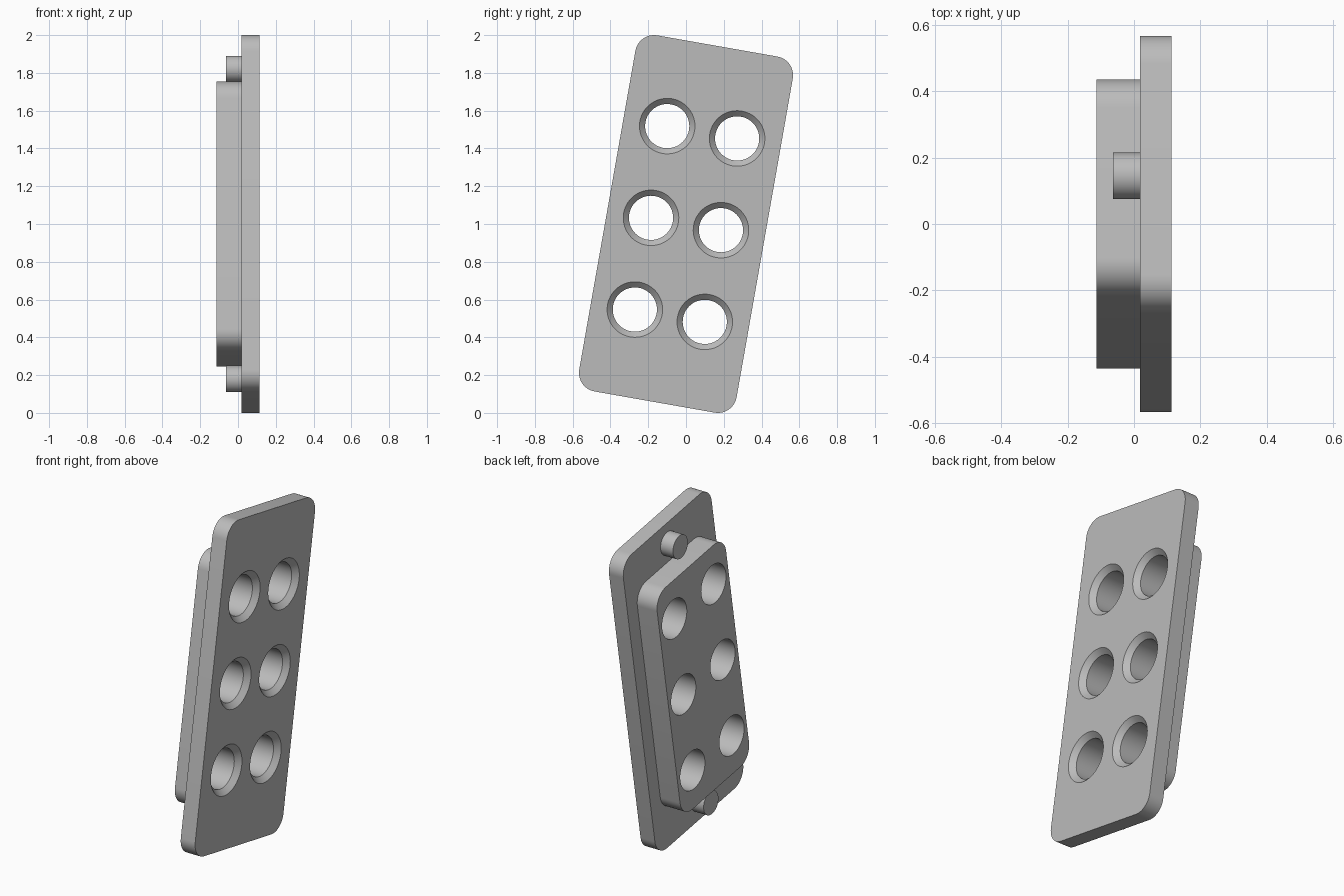
import bpy, bmesh, math
from mathutils import Matrix

if "Cube" in bpy.data.objects:
    bpy.data.objects.remove(bpy.data.objects["Cube"], do_unlink=True)

grey = bpy.data.materials.new("plain_grey")
grey.use_nodes = True
GREY = (0.5, 0.5, 0.5, 1)
grey.diffuse_color = GREY
grey.node_tree.nodes["Principled BSDF"].inputs["Base Color"].default_value = GREY

# Whole model leans 10 degrees towards +y about its centre
LEAN = Matrix.Translation((0, 0, 1)) @ Matrix.Rotation(math.radians(-10), 4, "X")
BACK, SEAM, FACE = -0.113, 0.018, 0.113


def make_object(name, bm):
    bmesh.ops.recalc_face_normals(bm, faces=bm.faces)
    bm.transform(LEAN)
    mesh = bpy.data.meshes.new(name)
    bm.to_mesh(mesh)
    bm.free()
    mesh.materials.append(grey)
    obj = bpy.data.objects.new(name, mesh)
    bpy.context.collection.objects.link(obj)
    return obj


def loft(bm, rings):
    """Skin a closed solid through rings of (x, y, z) points."""
    rings = [[bm.verts.new(p) for p in ring] for ring in rings]
    n = len(rings[0])
    for a, b in zip(rings, rings[1:]):
        for i in range(n):
            j = (i + 1) % n
            bm.faces.new((a[i], a[j], b[j], b[i]))
    bm.faces.new(rings[0][::-1])
    bm.faces.new(rings[-1])


def circle(x, y, z, r, n=64):
    return [(x, y + r * math.cos(t), z + r * math.sin(t))
            for t in (2 * math.pi * i / n for i in range(n))]


def rounded_slab(name, x0, x1, width, height, r=0.1, steps=12):
    a, b = width / 2 - r, height / 2 - r
    outline = []
    for k, (sy, sz) in enumerate(((1, 1), (-1, 1), (-1, -1), (1, -1))):
        for i in range(steps + 1):
            t = math.pi / 2 * (k + i / steps)
            outline.append((sy * a + r * math.cos(t), sz * b + r * math.sin(t)))
    bm = bmesh.new()
    loft(bm, [[(x, y, z) for y, z in outline] for x in (x0, x1)])
    return make_object(name, bm)


# Plates
face_plate = rounded_slab("face_plate", SEAM, FACE, 0.846, 1.914)
back_block = rounded_slab("back_block", BACK, SEAM, 0.661, 1.446)

# Countersunk hole cutter: two columns, three rows
HOLE, SINK, OVER = 0.117, 0.03, 0.01
bm = bmesh.new()
for y in (-0.188, 0.188):
    for z in (-0.493, 0, 0.493):
        loft(bm, [circle(x, y, z, r) for x, r in (
            (BACK - OVER, HOLE), (FACE - SINK, HOLE),
            (FACE + OVER, HOLE + SINK + OVER))])
cutter = make_object("hole_cutter", bm)
cutter.hide_render = True

for obj in (face_plate, back_block):
    mod = obj.modifiers.new("holes", "BOOLEAN")
    mod.operation = "DIFFERENCE"
    mod.solver = "EXACT"
    mod.object = cutter
    bpy.context.view_layer.objects.active = obj
    bpy.ops.object.modifier_apply(modifier=mod.name)
bpy.data.objects.remove(cutter, do_unlink=True)

# Locating pegs above and below the back block
pegs = []
for name, z in (("upper_peg", 0.833), ("lower_peg", -0.833)):
    bm = bmesh.new()
    loft(bm, [circle(x, 0, z, 0.07) for x in (-0.064, SEAM)])
    pegs.append(make_object(name, bm))

# Smooth curved walls, crisp rims
bpy.ops.object.select_all(action="DESELECT")
for obj in (face_plate, back_block, *pegs):
    obj.select_set(True)
bpy.context.view_layer.objects.active = face_plate
bpy.ops.object.shade_smooth_by_angle(angle=math.radians(30))
